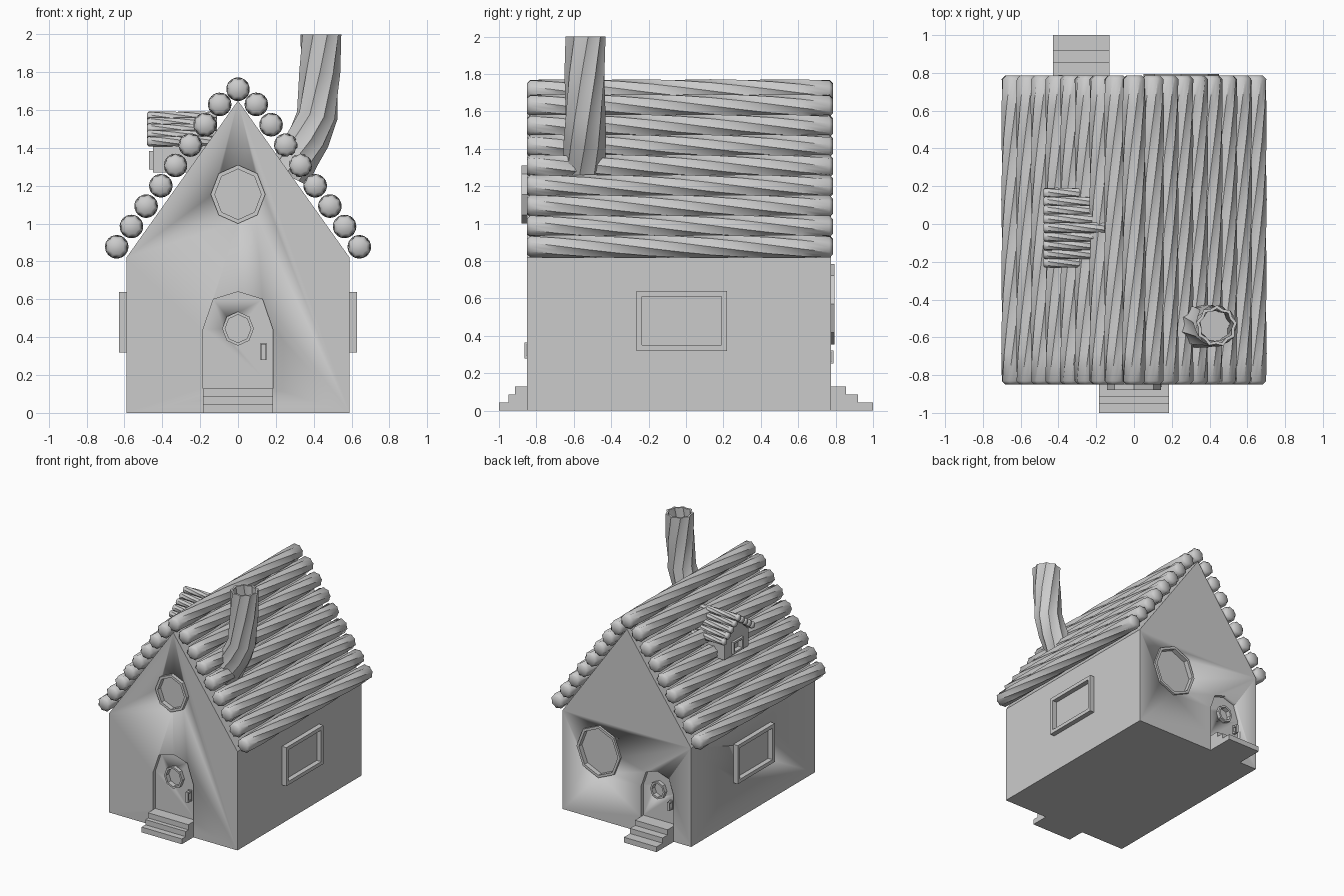
import bpy, bmesh
from math import sin, cos, pi, radians
from mathutils import Vector, Matrix

if "Cube" in bpy.data.objects:
    bpy.data.objects.remove(bpy.data.objects["Cube"])

stone = bpy.data.materials.new("plain grey")
stone.use_nodes = True
stone.diffuse_color = (0.6, 0.6, 0.6, 1)
stone.node_tree.nodes["Principled BSDF"].inputs["Base Color"].default_value = (0.6, 0.6, 0.6, 1)


def loft(name, rings, angle=30):
    """Skin a row of equal point loops and cap both ends."""
    bm = bmesh.new()
    loops = [[bm.verts.new(p) for p in ring] for ring in rings]
    n = len(loops[0])
    for a, b in zip(loops, loops[1:]):
        for i in range(n):
            j = (i + 1) % n
            bm.faces.new((a[i], a[j], b[j], b[i]))
    bm.faces.new(loops[0][::-1])
    bm.faces.new(loops[-1])
    bmesh.ops.recalc_face_normals(bm, faces=bm.faces)
    mesh = bpy.data.meshes.new(name)
    bm.to_mesh(mesh)
    bm.free()
    mesh.materials.append(stone)
    obj = bpy.data.objects.new(name, mesh)
    bpy.context.collection.objects.link(obj)
    bpy.ops.object.select_all(action='DESELECT')
    obj.select_set(True)
    bpy.context.view_layer.objects.active = obj
    bpy.ops.object.shade_smooth_by_angle(angle=radians(angle))
    return obj


def side(u, out, origin):
    """Local axes of a wall: along, up, outward."""
    m = Matrix((u, (0, 0, 1), out)).transposed().to_4x4()
    m.translation = origin
    return m


FRONT = side((1, 0, 0), (0, -1, 0), (0, -0.85, 0))
BACK = side((-1, 0, 0), (0, 1, 0), (0, 0.775, 0))
EAST = side((0, 1, 0), (1, 0, 0), (0.59, 0, 0))
WEST = side((0, -1, 0), (-1, 0, 0), (-0.59, 0, 0))
DORMER = side((0, -1, 0), (-1, 0, 0), (-0.45, -0.02, 0))


def ring(m, outline, d):
    return [m @ Vector((u, v, d)) for u, v in outline]


def prism(name, m, outline, d0, d1):
    return loft(name, [ring(m, outline, d0), ring(m, outline, d1)])


def rect(u0, u1, v0, v1):
    return [(u0, v0), (u1, v0), (u1, v1), (u0, v1)]


def octagon(u, v, r):
    return [(u + r * 0.93 * sin(i * pi / 4), v + r * cos(i * pi / 4)) for i in range(8)]


def inset(outline, w):
    us, vs = zip(*outline)
    cu, cv = (min(us) + max(us)) / 2, (min(vs) + max(vs)) / 2
    ku, kv = 1 - 2 * w / (max(us) - min(us)), 1 - 2 * w / (max(vs) - min(vs))
    return [(cu + (u - cu) * ku, cv + (v - cv) * kv) for u, v in outline]


def cut(target, m, outline, d0, d1):
    cutter = prism("cutter", m, outline, d0, d1)
    mod = target.modifiers.new("cut", 'BOOLEAN')
    mod.operation, mod.solver, mod.object = 'DIFFERENCE', 'EXACT', cutter
    bpy.context.view_layer.objects.active = target
    bpy.ops.object.modifier_apply(modifier=mod.name)
    bpy.data.objects.remove(cutter)


def window(name, wall, m, outline, w, proud, depth):
    """Raised frame around a recessed pane."""
    inner = inset(outline, w)
    cut(wall, m, inset(outline, w / 2), -depth - 0.02, proud + 0.02)
    loft(name, [ring(m, outline, proud - 0.04), ring(m, outline, proud),
                ring(m, inner, proud), ring(m, inner, -depth)])


def gable(half, base, eave, apex):
    return [(-half, base), (half, base), (half, eave), (0, apex), (-half, eave)]


def bark_ring(c, t, v, r, turn, strands):
    """Ridged cross-section around axis t."""
    t, v = Vector(t).normalized(), Vector(v)
    u = v.cross(t)
    n = strands * 2
    return [Vector(c) + r * (1 if i % 2 else 0.87) *
            (u * cos(turn + 2 * pi * i / n) + v * sin(turn + 2 * pi * i / n)) for i in range(n)]


def log(name, start, axis, length, r, twist, phase=0):
    """Twisted log with rounded ends."""
    start, axis = Vector(start), Vector(axis)
    stops = [(0, 0.7), (r * 0.3, 1)]
    stops += [(length * k / 10, 1) for k in range(1, 10)]
    stops += [(length - r * 0.3, 1), (length, 0.7)]
    loft(name, [bark_ring(start + axis * d, axis, (0, 0, 1), r * k, phase + twist * d, 8)
                for d, k in stops], 50)


# House walls with side windows and the two round gable windows
house = prism("house_walls", FRONT, gable(0.59, 0, 0.82, 1.65), -1.625, 0)
window("east_window", house, EAST, rect(-0.265, 0.22, 0.32, 0.64), 0.03, 0.04, 0.03)
window("west_window", house, WEST, rect(-0.22, 0.265, 0.32, 0.64), 0.03, 0.04, 0.03)
window("front_round_window", house, FRONT, octagon(0, 1.155, 0.155), 0.022, 0.03, 0.04)
window("back_round_window", house, BACK, octagon(-0.25, 0.57, 0.215), 0.022, 0.018, 0.04)


def doorway(name, m, u, k, step_out):
    """Arched door, its window and handle, and the steps below it."""
    def at(pts):
        return [(u + x * k, 0.13 + z * k) for x, z in pts]
    arch = at([(-0.185, 0), (0.185, 0), (0.185, 0.31), (0.13, 0.47),
               (0, 0.51), (-0.13, 0.47), (-0.185, 0.31)])
    cut(house, m, arch, -0.03, 0.05)
    window(name + "_door_window", house, m, octagon(u, 0.13 + 0.315 * k, 0.09 * k), 0.016, 0, 0.05)
    prism(name + "_handle_plate", m, at(rect(0.12, 0.15, 0.15, 0.24)), -0.035, -0.02)
    prism(name + "_handle_bar", m, at(rect(0.122, 0.148, 0.15, 0.235)), 0.004, 0.014)
    for v in (0.15, 0.22):
        prism(name + "_handle_post", m, at(rect(0.125, 0.145, v, v + 0.015)), -0.03, 0.008)
    for i, out in enumerate(step_out):
        prism(name + "_step", m, rect(u - 0.185 * k, u + 0.185 * k, 0, 0.13 - 0.043 * i), -0.02, out)


doorway("front", FRONT, 0, 1, (0.065, 0.1, 0.15))
doorway("back", BACK, 0.28, 0.81, (0.08, 0.145, 0.225))

# Roof logs
log("ridge_log", (0, -0.85, 1.71), (0, 1, 0), 1.635, 0.062, 2)
for s in (-1, 1):
    for i in range(8):
        log("roof_log", (s * (0.097 + 0.0777 * i), -0.85, 1.63 - 0.1075 * i),
            (0, 1, 0), 1.635, 0.062, 2, i * 0.9)

# Dormer with its own small log roof
dormer = prism("dormer_walls", DORMER, gable(0.16, 1.27, 1.41, 1.545), -0.33, 0)
window("dormer_window", dormer, DORMER, rect(-0.065, 0.065, 1.285, 1.385), 0.016, 0.02, 0.02)
log("dormer_ridge_log", (-0.48, -0.02, 1.565), (1, 0, 0), 0.37, 0.028, 5)
for s in (-1, 1):
    for i in range(1, 5):
        log("dormer_roof_log", (-0.48, -0.02 + s * 0.046 * i, 1.565 - 0.0325 * i),
            (1, 0, 0), 0.37, 0.028, 5, i)

# Bent hollow chimney: up the outside, then down the inside
path = [(0.27, 1.25), (0.32, 1.36), (0.37, 1.45), (0.418, 1.57), (0.432, 1.8), (0.437, 2.0)]
tilt = [(0.5, 1), (0.5, 1), (0.45, 1), (0.2, 1), (0.04, 1), (0, 1)]
stops = [(p, t, 0.115 if i < 3 else 0.11) for i, (p, t) in enumerate(zip(path, tilt))]
stops += [(path[i], tilt[i], 0.092) for i in (5, 4, 3)]
loft("chimney", [bark_ring((x, -0.54, z), (t[0], 0, t[1]), (0, 1, 0), r, (z - 1.25) * 1.6, 9)
                 for (x, z), t, r in stops], 50)
